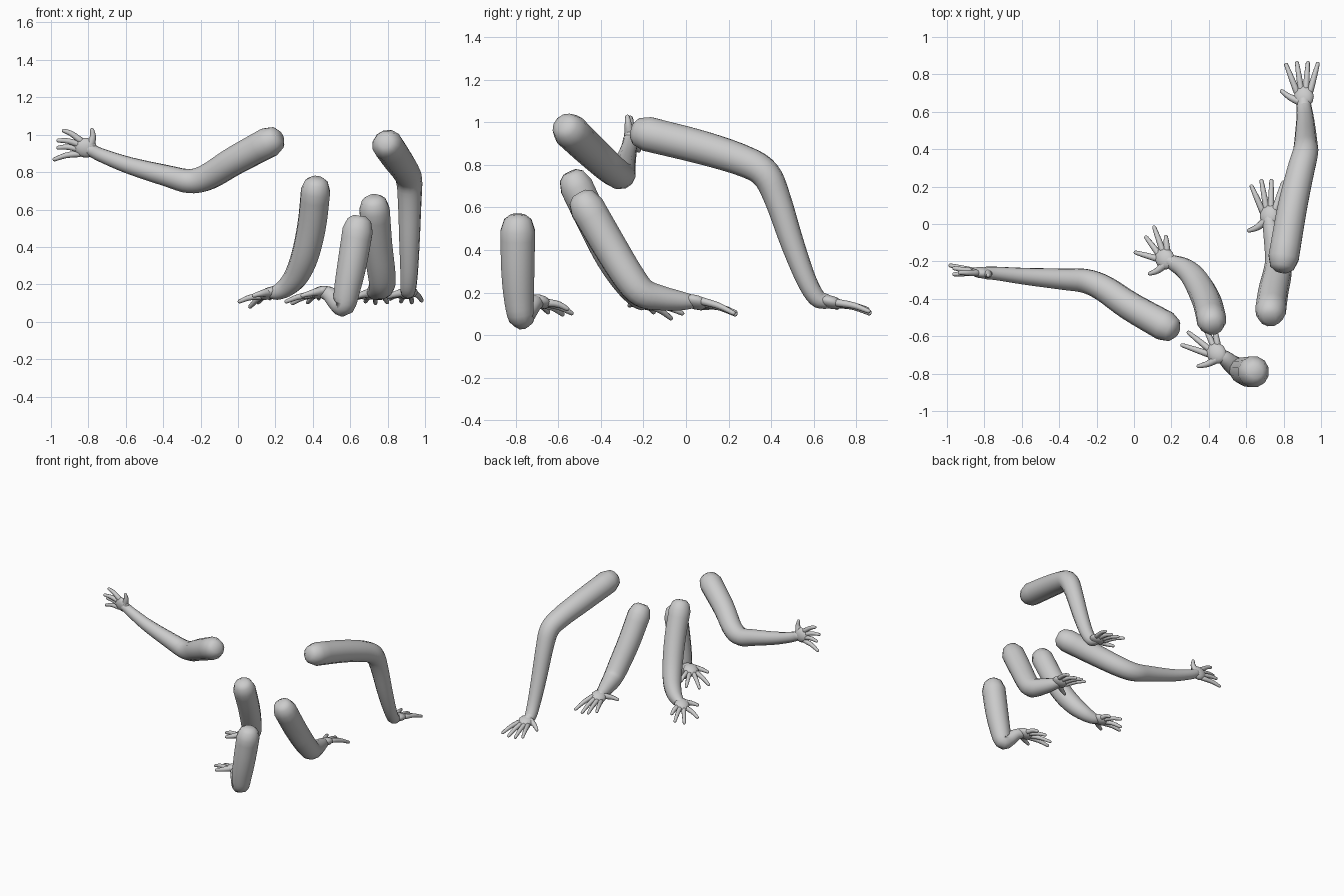
import bpy, bmesh, math
from mathutils import Vector, Matrix


def catmull(a, b, c, d, t):
    return 0.5 * (2*b + (c-a)*t + (2*a - 5*b + 4*c - d)*t*t + (3*b - a - 3*c + d)*t**3)


def tube(bm, pts, sides, steps):
    """Smooth tapered tube with rounded ends; pts are (x, y, z, radius)."""
    P = [Vector(p) for p in pts]
    P = [P[0]*2 - P[1]] + P + [P[-1]*2 - P[-2]]
    path = []
    for i in range(1, len(P) - 2):
        path += [catmull(*P[i-1:i+3], s/steps) for s in range(steps)]
    path.append(P[-2])
    cen = [p.to_3d() for p in path]
    rad = [p.w for p in path]
    # rounded end rings
    t0 = (cen[0] - cen[1]).normalized()
    t1 = (cen[-1] - cen[-2]).normalized()
    r0, r1 = rad[0], rad[-1]
    cen = [cen[0] + t0*r0*k for k in (0.92, 0.65)] + cen + [cen[-1] + t1*r1*k for k in (0.65, 0.92)]
    rad = [r0*0.42, r0*0.78] + rad + [r1*0.78, r1*0.42]
    rings, u = [], None
    for i, c in enumerate(cen):
        t = (cen[min(i+1, len(cen)-1)] - cen[max(i-1, 0)]).normalized()
        u = t.orthogonal() if u is None else u
        u = (u - t*u.dot(t)).normalized()
        v = t.cross(u)
        rings.append([bm.verts.new(c + (u*math.cos(a) + v*math.sin(a))*rad[i])
                      for a in (2*math.pi*k/sides for k in range(sides))])
    for A, B in zip(rings, rings[1:]):
        for k in range(sides):
            n = (k+1) % sides
            bm.faces.new((A[k], A[n], B[n], B[k]))
    bm.faces.new(rings[0][::-1])
    bm.faces.new(rings[-1])


def finish(bm, name):
    bmesh.ops.recalc_face_normals(bm, faces=bm.faces[:])
    me = bpy.data.meshes.new(name)
    bm.to_mesh(me)
    bm.free()
    me.shade_smooth()
    bpy.context.collection.objects.link(bpy.data.objects.new(name, me))


def arm(name, path, palm, fingers, thumb):
    # upper arm, elbow and forearm
    bm = bmesh.new()
    tube(bm, path, 12, 4)
    finish(bm, name)
    # palm, flattened across the direction of the thumb
    palm, thumb = Vector(palm), Vector(thumb)
    tips = [Vector(f) for f in fingers]
    d = (sum(tips, Vector()) / 4 - palm).normalized()
    s = thumb - palm
    s = (s - d*s.dot(d)).normalized()
    n = d.cross(s)
    bm = bmesh.new()
    m = Matrix((d*0.062, s*0.054, n*0.03)).transposed().to_4x4()
    m.translation = palm
    bmesh.ops.create_uvsphere(bm, u_segments=12, v_segments=8, radius=1, matrix=m)
    # four fingers and the thumb
    for k, tip in enumerate(tips):
        base = palm + d*0.03 + s*(0.036 - 0.024*k)
        mid = (base + tip)/2 + Vector((0, 0, 0.008))
        end = tip - (tip - mid).normalized()*0.01
        tube(bm, [(*base, 0.018), (*mid, 0.015), (*end, 0.011)], 8, 3)
    base = palm - d*0.025 + s*0.02
    mid = base.lerp(thumb, 0.55) - d*0.008
    tube(bm, [(*base, 0.024), (*mid, 0.017), (*thumb, 0.011)], 8, 3)
    finish(bm, name + "_hand")


arm("waving_arm",
    [(0.165, -0.545, 0.96, 0.083), (-0.02, -0.44, 0.86, 0.078), (-0.16, -0.345, 0.775, 0.072),
     (-0.26, -0.305, 0.752, 0.066), (-0.38, -0.295, 0.78, 0.058), (-0.58, -0.28, 0.835, 0.046),
     (-0.73, -0.265, 0.89, 0.037), (-0.79, -0.262, 0.92, 0.034)],
    (-0.815, -0.26, 0.93),
    [(-0.94, -0.26, 1.025), (-0.97, -0.27, 0.97), (-0.97, -0.235, 0.93), (-0.99, -0.22, 0.865)],
    (-0.78, -0.275, 1.025))

arm("tall_arm",
    [(0.80, -0.18, 0.945, 0.084), (0.845, 0.08, 0.88, 0.081), (0.89, 0.28, 0.815, 0.075),
     (0.915, 0.375, 0.755, 0.07), (0.918, 0.43, 0.64, 0.063), (0.917, 0.50, 0.43, 0.055),
     (0.915, 0.565, 0.26, 0.047), (0.91, 0.615, 0.175, 0.042), (0.908, 0.66, 0.158, 0.035)],
    (0.908, 0.68, 0.155),
    [(0.81, 0.86, 0.12), (0.87, 0.87, 0.105), (0.93, 0.87, 0.10), (0.985, 0.865, 0.11)],
    (0.79, 0.71, 0.13))

arm("inner_arm",
    [(0.73, -0.465, 0.60, 0.083), (0.745, -0.36, 0.42, 0.081), (0.765, -0.27, 0.275, 0.077),
     (0.77, -0.205, 0.20, 0.071), (0.755, -0.12, 0.175, 0.06), (0.735, -0.03, 0.162, 0.047),
     (0.725, 0.02, 0.158, 0.036)],
    (0.723, 0.045, 0.155),
    [(0.625, 0.21, 0.12), (0.68, 0.24, 0.105), (0.735, 0.24, 0.095), (0.80, 0.23, 0.10)],
    (0.615, -0.035, 0.13))

arm("bent_arm",
    [(0.415, -0.515, 0.70, 0.08), (0.395, -0.43, 0.52, 0.078), (0.36, -0.35, 0.36, 0.074),
     (0.315, -0.28, 0.25, 0.066), (0.265, -0.235, 0.19, 0.055), (0.215, -0.21, 0.16, 0.043),
     (0.18, -0.195, 0.155, 0.034)],
    (0.165, -0.185, 0.152),
    [(0.0, -0.15, 0.105), (0.06, -0.065, 0.075), (0.105, -0.01, 0.10), (0.17, -0.06, 0.12)],
    (0.085, -0.265, 0.14))

arm("front_arm",
    [(0.64, -0.79, 0.49, 0.084), (0.612, -0.79, 0.32, 0.081), (0.585, -0.785, 0.18, 0.073),
     (0.565, -0.775, 0.09, 0.062), (0.53, -0.755, 0.105, 0.052), (0.49, -0.72, 0.145, 0.042),
     (0.46, -0.70, 0.156, 0.035)],
    (0.44, -0.69, 0.158),
    [(0.25, -0.645, 0.105), (0.285, -0.575, 0.095), (0.37, -0.53, 0.10), (0.43, -0.55, 0.12)],
    (0.345, -0.76, 0.14))
